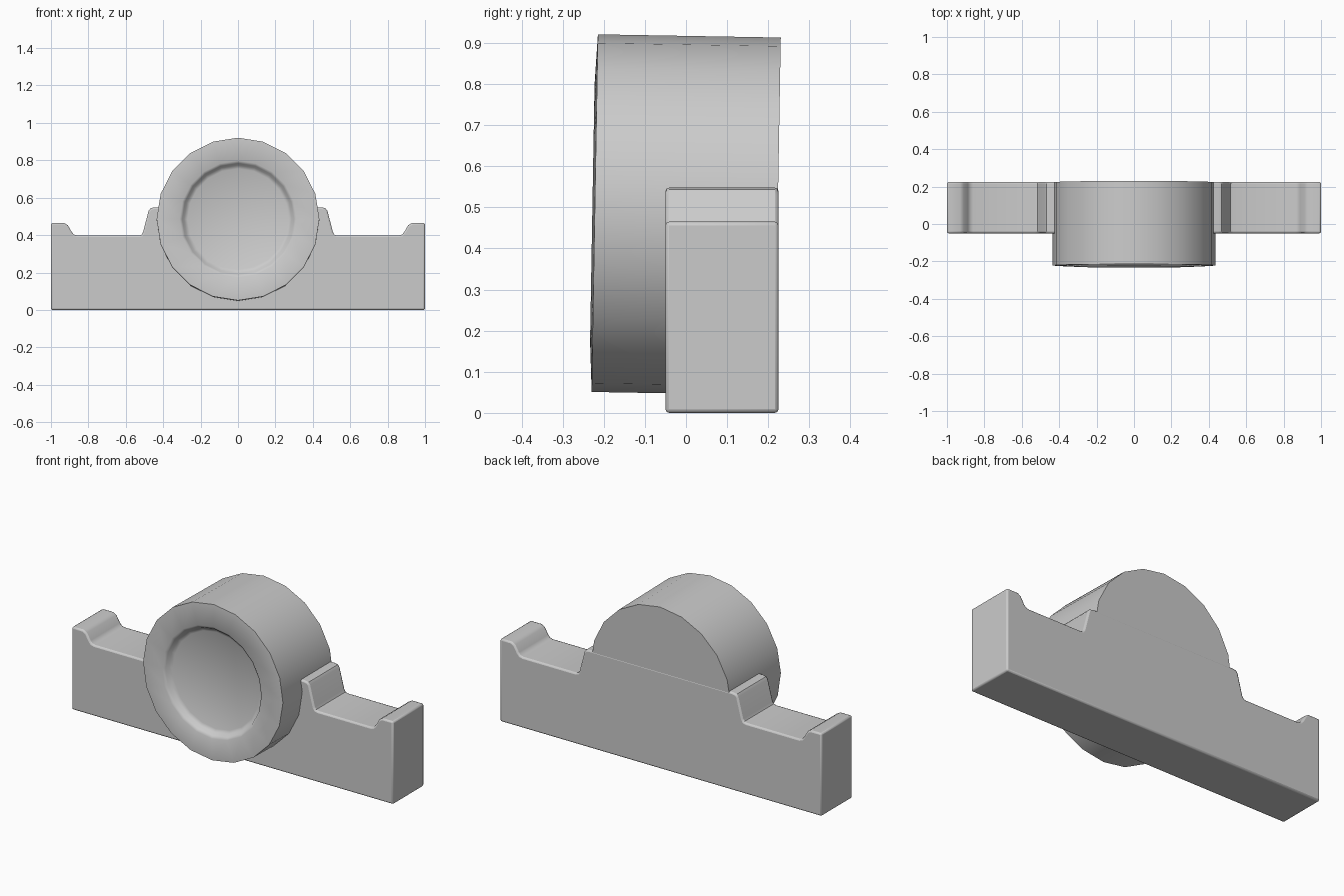
import bpy, bmesh, math

if "Cube" in bpy.data.objects:
    bpy.data.objects.remove(bpy.data.objects["Cube"])


def finish(name, bm, angle):
    bmesh.ops.recalc_face_normals(bm, faces=bm.faces)
    mesh = bpy.data.meshes.new(name)
    bm.to_mesh(mesh)
    bm.free()
    obj = bpy.data.objects.new(name, mesh)
    bpy.context.collection.objects.link(obj)
    bpy.ops.object.select_all(action='DESELECT')
    obj.select_set(True)
    bpy.context.view_layer.objects.active = obj
    bpy.ops.object.shade_smooth_by_angle(angle=math.radians(angle))
    return obj


# Base bar: mirrored half profile with end posts and inner shoulders
half = [(1.0, 0.0), (1.0, 0.465), (0.93, 0.465), (0.91, 0.453),
        (0.888, 0.415), (0.877, 0.403), (0.86, 0.398),
        (0.53, 0.398), (0.516, 0.402), (0.508, 0.415),
        (0.478, 0.53), (0.468, 0.543), (0.45, 0.548)]
outline = half + [(-x, z) for x, z in reversed(half)]
bm = bmesh.new()
face = bm.faces.new([bm.verts.new((x, -0.05, z)) for x, z in outline])
ext = bmesh.ops.extrude_face_region(bm, geom=[face])
moved = [g for g in ext['geom'] if isinstance(g, bmesh.types.BMVert)]
bmesh.ops.translate(bm, verts=moved, vec=(0, 0.275, 0))
base = finish("base_bar", bm, 35)
bevel = base.modifiers.new("soft_edges", 'BEVEL')
bevel.width = 0.009
bevel.segments = 2
bevel.limit_method = 'ANGLE'
bevel.angle_limit = math.radians(50)

# Drum: turned profile with a shallow dish in front, leaning slightly back
profile = [(0, -0.190), (0.27, -0.192), (0.288, -0.200), (0.298, -0.218),
           (0.312, -0.228), (0.435, -0.222), (0.435, 0.223), (0, 0.223)]
bm = bmesh.new()
verts = [bm.verts.new((0, y, r)) for r, y in profile]
edges = [bm.edges.new(pair) for pair in zip(verts, verts[1:])]
bmesh.ops.spin(bm, geom=verts + edges, cent=(0, 0, 0), axis=(0, 1, 0),
               angle=2 * math.pi, steps=20)
bmesh.ops.remove_doubles(bm, verts=bm.verts, dist=1e-4)
drum = finish("round_drum", bm, 50)
drum.location = (0, 0, 0.482)
drum.rotation_euler.x = math.radians(-1)
